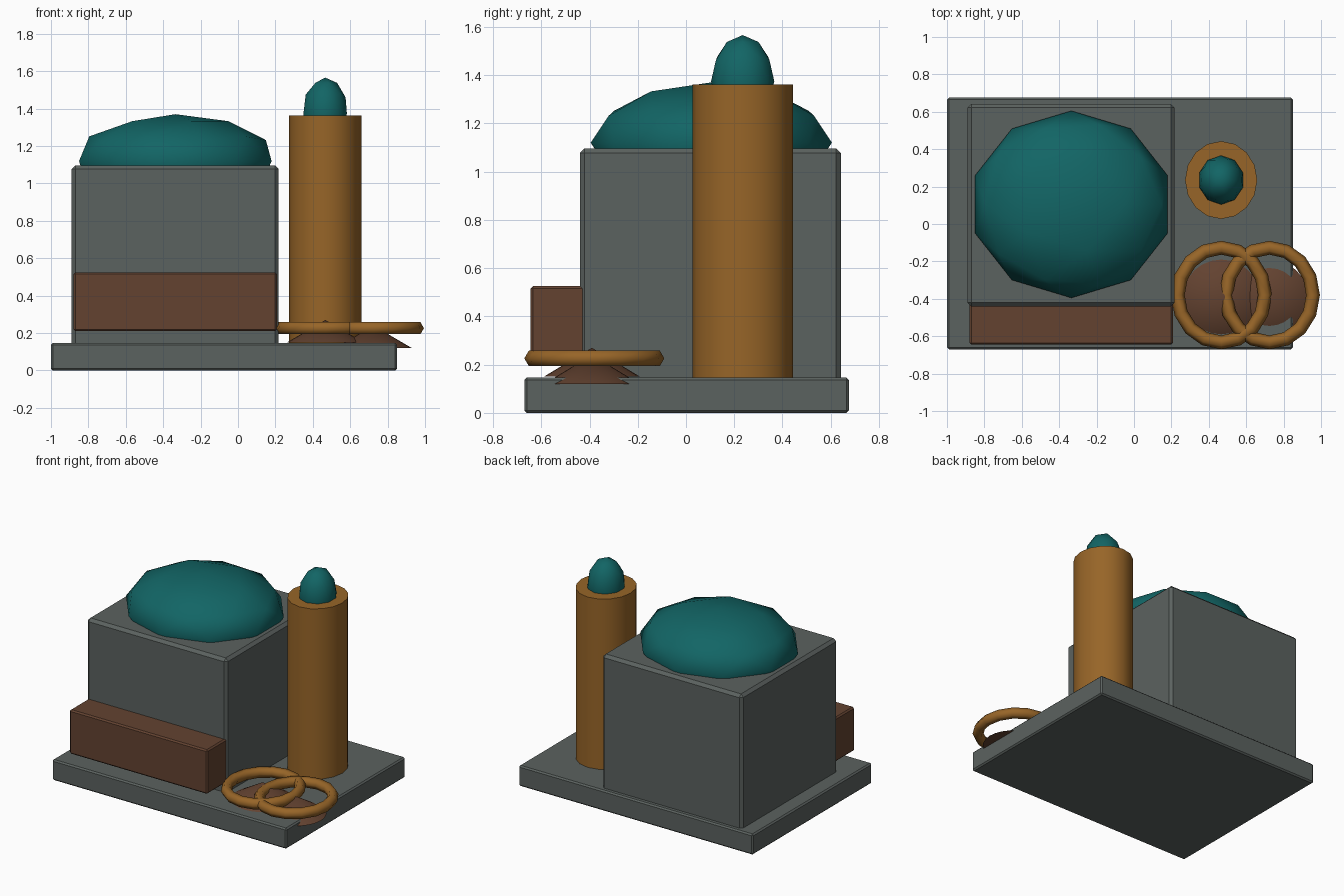
import bpy
import bmesh
from math import cos, sin, tau
from mathutils import Matrix, Vector

if "Cube" in bpy.data.objects:
    bpy.data.objects.remove(bpy.data.objects["Cube"], do_unlink=True)


def make_material(name, rgb):
    mat = bpy.data.materials.new(name)
    mat.use_nodes = True
    color = (*rgb, 1)
    mat.diffuse_color = color
    shader = mat.node_tree.nodes["Principled BSDF"]
    shader.inputs["Base Color"].default_value = color
    shader.inputs["Roughness"].default_value = 0.8
    return mat


stone = make_material("grey stone", (0.105, 0.122, 0.115))
teal = make_material("teal", (0.006, 0.13, 0.13))
ochre = make_material("ochre", (0.31, 0.13, 0.021))
brown = make_material("dark brown", (0.125, 0.055, 0.03))


def finish(name, bm, mat, smooth=True):
    bmesh.ops.recalc_face_normals(bm, faces=bm.faces[:])
    mesh = bpy.data.meshes.new(name)
    bm.to_mesh(mesh)
    bm.free()
    mesh.materials.append(mat)
    obj = bpy.data.objects.new(name, mesh)
    bpy.context.collection.objects.link(obj)
    if smooth:
        bpy.ops.object.select_all(action="DESELECT")
        obj.select_set(True)
        bpy.context.view_layer.objects.active = obj
        bpy.ops.object.shade_smooth_by_angle(angle=0.9)
    return obj


def placed(center, scale):
    return Matrix.Translation(center) @ Matrix.Diagonal((*scale, 1))


def box(name, low, high, bevel, mat):
    low, high = Vector(low), Vector(high)
    bm = bmesh.new()
    bmesh.ops.create_cube(bm, size=1, matrix=placed((low + high) / 2, high - low))
    obj = finish(name, bm, mat, smooth=False)
    mod = obj.modifiers.new("edge bevel", "BEVEL")
    mod.width = bevel
    mod.segments = 1


def dome(name, center, radii):
    bm = bmesh.new()
    bmesh.ops.create_icosphere(bm, subdivisions=2, radius=1, matrix=placed(center, radii))
    finish(name, bm, teal)


def cone(name, x, y, z0, z1, rx, ry, top, sides, mat):
    bm = bmesh.new()
    bmesh.ops.create_cone(bm, cap_ends=True, segments=sides, radius1=1, radius2=top,
                          depth=1, matrix=placed((x, y, (z0 + z1) / 2), (rx, ry, z1 - z0)))
    finish(name, bm, mat)


def ring(name, center, rx, ry, tube, major=16, minor=6):
    bm = bmesh.new()
    loops = []
    for i in range(major):
        a = tau * i / major
        loop = []
        for j in range(minor):
            b = tau * j / minor
            out = tube * cos(b)
            offset = Vector(((rx + out) * cos(a), (ry + out) * sin(a), tube * sin(b)))
            loop.append(bm.verts.new(Vector(center) + offset))
        loops.append(loop)
    for i in range(major):
        here, after = loops[i], loops[(i + 1) % major]
        for j in range(minor):
            k = (j + 1) % minor
            bm.faces.new((here[j], after[j], after[k], here[k]))
    obj = finish(name, bm, ochre, smooth=False)
    for face in obj.data.polygons:
        face.use_smooth = True


# Ground slab, main hall and front ledge
box("base_slab", (-1, -0.67, 0), (0.85, 0.675, 0.147), 0.01, stone)
box("main_hall", (-0.89, -0.44, 0.12), (0.217, 0.642, 1.097), 0.02, stone)
box("front_ledge", (-0.88, -0.645, 0.21), (0.208, -0.42, 0.525), 0.01, brown)

# Roof dome
dome("main_dome", (-0.335, 0.105, 1.12), (0.541, 0.5, 0.25))

# Tower with its cap
cone("tower", 0.466, 0.235, 0.13, 1.362, 0.193, 0.208, 1, 16, ochre)
dome("tower_cap", (0.466, 0.235, 1.375), (0.122, 0.131, 0.191))

# Pair of shallow cones with linked rings above them
for side, x, low in (("inner", 0.467, 0.15), ("outer", 0.724, 0.12)):
    cone(side + "_cone", x, -0.39, low, low + 0.12, 0.205, 0.2, 0, 24, brown)
    ring(side + "_ring", (x, -0.38, 0.226), 0.233, 0.253, 0.037)
